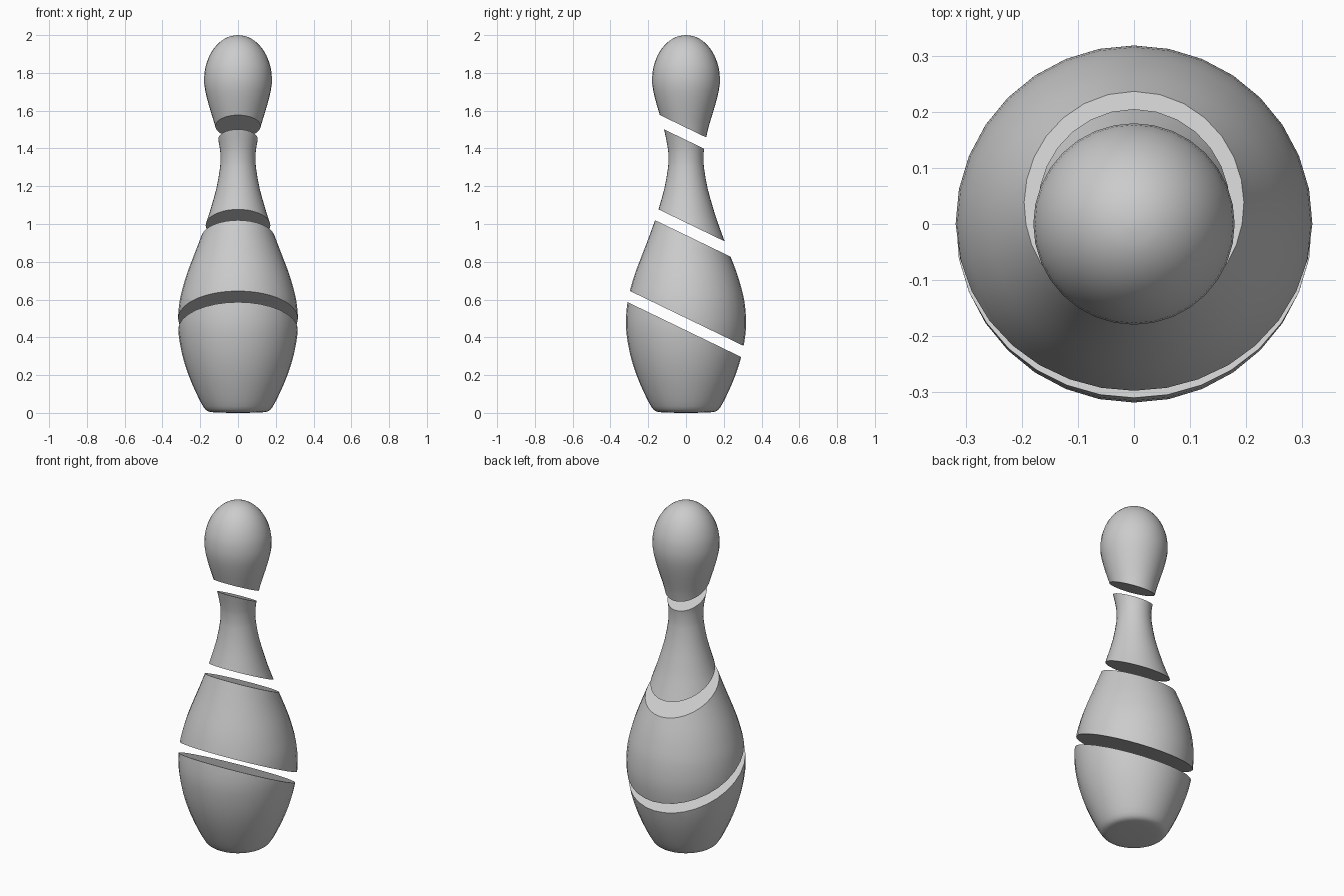
import bpy, bmesh, math
from mathutils import Vector

if "Cube" in bpy.data.objects:
    bpy.data.objects.remove(bpy.data.objects["Cube"])

SIDES = 32
TILT = Vector((0, 0.483, 1)).normalized()   # normal of every slanted cut

# Pin silhouette as (radius, height), base to crown
PROFILE = [(0, 0.0), (0.08, 0.001), (0.14, 0.004), (0.165, 0.012), (0.185, 0.035),
           (0.219, 0.10), (0.262, 0.20), (0.296, 0.31), (0.315, 0.42), (0.318, 0.50),
           (0.310, 0.585), (0.296, 0.65), (0.271, 0.735), (0.239, 0.82), (0.206, 0.905),
           (0.164, 1.02), (0.145, 1.08), (0.114, 1.19), (0.095, 1.30), (0.093, 1.35),
           (0.096, 1.40), (0.116, 1.50), (0.138, 1.575), (0.163, 1.66), (0.179, 1.74)]
# Egg-shaped crown
for i in range(1, 9):
    a = math.radians(90 * i / 8)
    PROFILE.append((0.18 * math.cos(a), 1.76 + 0.24 * math.sin(a)))
PROFILE[-1] = (0, 2.0)


def smooth_profile(pts):
    """Insert one Catmull-Rom midpoint between neighbouring points."""
    out = []
    for i in range(len(pts) - 1):
        p0, p1 = Vector(pts[max(i - 1, 0)]), Vector(pts[i])
        p2, p3 = Vector(pts[i + 1]), Vector(pts[min(i + 2, len(pts) - 1)])
        out += [p1, (9 * (p1 + p2) - p0 - p3) / 16]
    return out + [Vector(pts[-1])]


def lathe():
    """Revolve the silhouette into a closed pin."""
    bm = bmesh.new()
    verts = [bm.verts.new((0, -p.x, p.y)) for p in smooth_profile(PROFILE)]
    edges = [bm.edges.new(pair) for pair in zip(verts, verts[1:])]
    bmesh.ops.spin(bm, geom=verts + edges, cent=(0, 0, 0), axis=(0, 0, 1),
                   angle=math.tau, steps=SIDES, use_merge=False)
    bmesh.ops.remove_doubles(bm, verts=bm.verts, dist=0.0002)
    bmesh.ops.recalc_face_normals(bm, faces=bm.faces)
    return bm


def cut(bm, height, keep_above):
    """Slice along a slanted plane, drop one side and cap the opening."""
    res = bmesh.ops.bisect_plane(bm, geom=bm.verts[:] + bm.edges[:] + bm.faces[:], dist=1e-5,
                                 plane_co=(0, 0, height), plane_no=TILT,
                                 clear_inner=keep_above, clear_outer=not keep_above)
    rim = [e for e in bm.edges if e.is_boundary]
    bmesh.ops.holes_fill(bm, edges=rim, sides=0)
    bmesh.ops.recalc_face_normals(bm, faces=bm.faces)


def piece(name, low, high):
    bm = lathe()
    if low is not None:
        cut(bm, low, True)
    if high is not None:
        cut(bm, high, False)
    mesh = bpy.data.meshes.new(name)
    bm.to_mesh(mesh)
    bm.free()
    obj = bpy.data.objects.new(name, mesh)
    bpy.context.collection.objects.link(obj)
    bpy.ops.object.select_all(action='DESELECT')
    obj.select_set(True)
    bpy.context.view_layer.objects.active = obj
    bpy.ops.object.shade_smooth_by_angle(angle=math.radians(40))


# Four slices of the pin separated by parallel gaps
piece("pin_base", None, 0.437)
piece("pin_belly", 0.502, 0.941)
piece("pin_neck", 1.007, 1.445)
piece("pin_head", 1.510, None)
